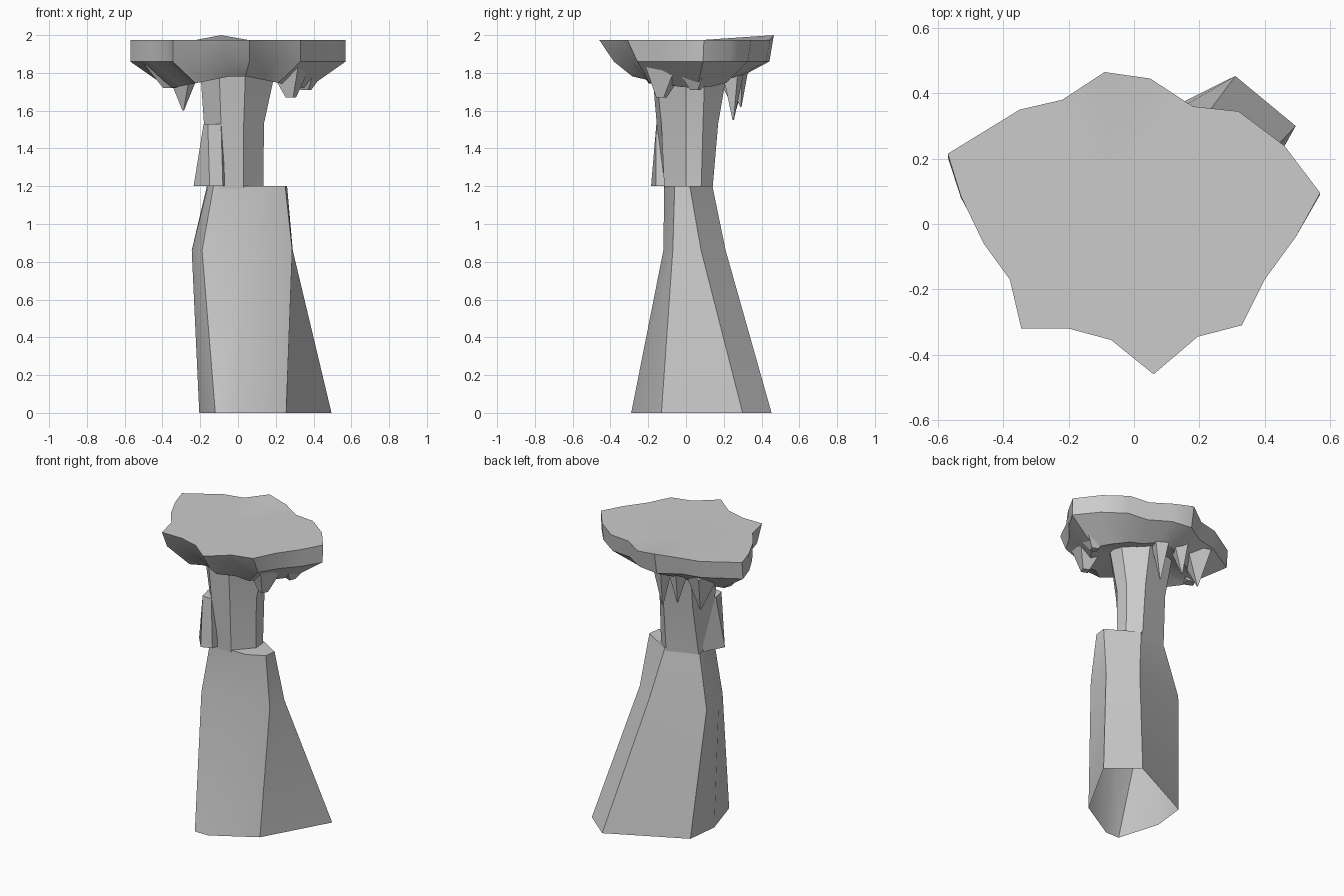
import bpy
import bmesh
import math

if "Cube" in bpy.data.objects:
    bpy.data.objects.remove(bpy.data.objects["Cube"], do_unlink=True)

stone = bpy.data.materials.new("grey stone")
stone.use_nodes = True
GREY = (0.6, 0.6, 0.6, 1)
stone.diffuse_color = GREY
stone.node_tree.nodes["Principled BSDF"].inputs["Base Color"].default_value = GREY


def finish(name, bm):
    """Turn a bmesh into a stone object with sharp edges kept."""
    bmesh.ops.recalc_face_normals(bm, faces=bm.faces)
    mesh = bpy.data.meshes.new(name)
    bm.to_mesh(mesh)
    bm.free()
    obj = bpy.data.objects.new(name, mesh)
    bpy.context.collection.objects.link(obj)
    mesh.materials.append(stone)
    bpy.ops.object.select_all(action="DESELECT")
    obj.select_set(True)
    bpy.context.view_layer.objects.active = obj
    bpy.ops.object.shade_smooth_by_angle(angle=math.radians(32))
    return obj


def loft(bm, rings, bottom=False, top=False):
    """Skin a stack of rings that have equal point counts."""
    loops = [[bm.verts.new(p) for p in ring] for ring in rings]
    for low, high in zip(loops, loops[1:]):
        for i in range(len(low)):
            j = (i + 1) % len(low)
            bm.faces.new((low[i], low[j], high[j], high[i]))
    if bottom:
        bm.faces.new(loops[0][::-1])
    if top:
        bm.faces.new(loops[-1])
    return loops


def level(z, *points):
    return [(x, y, z) for x, y in points]


# Lower trunk with its swept foot, open underneath
bm = bmesh.new()
loft(bm, [
    level(0, (-.12, -.29), (-.02, -.29), (.255, -.13), (.495, .30),
          (.31, .453), (-.18, .21), (-.205, -.01)),
    level(.86, (-.19, -.12), (.06, -.12), (.287, -.07), (.29, .08),
          (.13, .21), (-.245, .13), (-.245, 0)),
    level(1.2, (-.13, -.115), (.14, -.115), (.25, -.06), (.26, .02),
          (.06, .14), (-.165, .09), (-.16, 0)),
], top=True)
finish("lower_trunk", bm)

# Upper trunk, flaring into the cap
bm = bmesh.new()
loft(bm, [
    level(1.18, (-.15, -.03), (-.1, -.115), (.03, -.115), (.135, 0),
          (.13, .08), (.05, .14), (-.16, .09)),
    level(1.53, (-.18, -.05), (-.09, -.155), (.03, -.13), (.137, 0),
          (.135, .09), (.05, .17), (-.14, .13)),
    level(1.82, (-.2, -.08), (-.1, -.18), (.04, -.16), (.2, 0),
          (.19, .1), (.05, .22), (-.16, .18)),
])
finish("upper_trunk", bm)

# Overhanging slab on the side of the upper trunk
bm = bmesh.new()
loft(bm, [
    level(1.2, (-.235, -.08), (-.15, -.185), (-.08, -.16), (-.06, -.05), (-.165, .05)),
    level(1.53, (-.182, -.06), (-.16, -.15), (-.09, -.157), (-.06, -.05), (-.15, .06)),
], bottom=True, top=True)
finish("side_slab", bm)

# Broad flat cap with a ragged rim
rim = [(-.57, .215), (-.35, .35), (-.22, .38), (-.09, .465), (.05, .445),
       (.18, .36), (.32, .345), (.46, .24), (.57, .095), (.495, -.04),
       (.40, -.17), (.33, -.31), (.195, -.345), (.06, -.46), (-.07, -.355),
       (-.20, -.32), (-.345, -.32), (-.38, -.17), (-.46, -.06), (-.53, .085)]
PEAK = 3
bm = bmesh.new()
top_ring = [(x, y, 2.0 if i == PEAK else 1.975) for i, (x, y) in enumerate(rim)]
edge_ring = [(x, y * (.83 if y < 0 else .95), 1.86) for x, y in rim]
under_ring = [(x * .65, y * .62, 1.79 - .2 * min(abs(x * .65), .35)) for x, y in rim]
neck_ring = [(x * .3, y * .35, 1.79) for x, y in rim]
loops = loft(bm, [neck_ring, under_ring, edge_ring, top_ring], bottom=True)
hub = bm.verts.new((-.09, .1, 1.975))
for i, v in enumerate(loops[-1]):
    bm.faces.new((v, loops[-1][(i + 1) % len(rim)], hub))
finish("flat_cap", bm)


def spike(name, tip, root, radius, blunt=.004):
    """Hanging point with four sides, from a wide root to a narrow tip."""
    bm = bmesh.new()
    rings = []
    for (x, y, z), r in ((tip, blunt), (root, radius)):
        rings.append([(x + r * math.cos(a * math.pi / 2 + .4),
                       y + r * math.sin(a * math.pi / 2 + .4), z) for a in range(4)])
    loft(bm, rings, bottom=True, top=True)
    finish(name, bm)


# Hanging points under the cap
spike("back_spike", (0, .25, 1.55), (0, .25, 1.84), .07)
spike("back_middle_spike", (-.14, .29, 1.62), (-.13, .27, 1.84), .07)
spike("back_side_spike", (-.29, .26, 1.60), (-.29, .24, 1.84), .11)
spike("front_lump", (.28, -.13, 1.67), (.27, -.1, 1.85), .13, .03)
spike("side_lump", (.36, .05, 1.71), (.36, .06, 1.86), .15, .03)
spike("far_side_lump", (-.36, .1, 1.72), (-.37, .1, 1.86), .15, .04)
